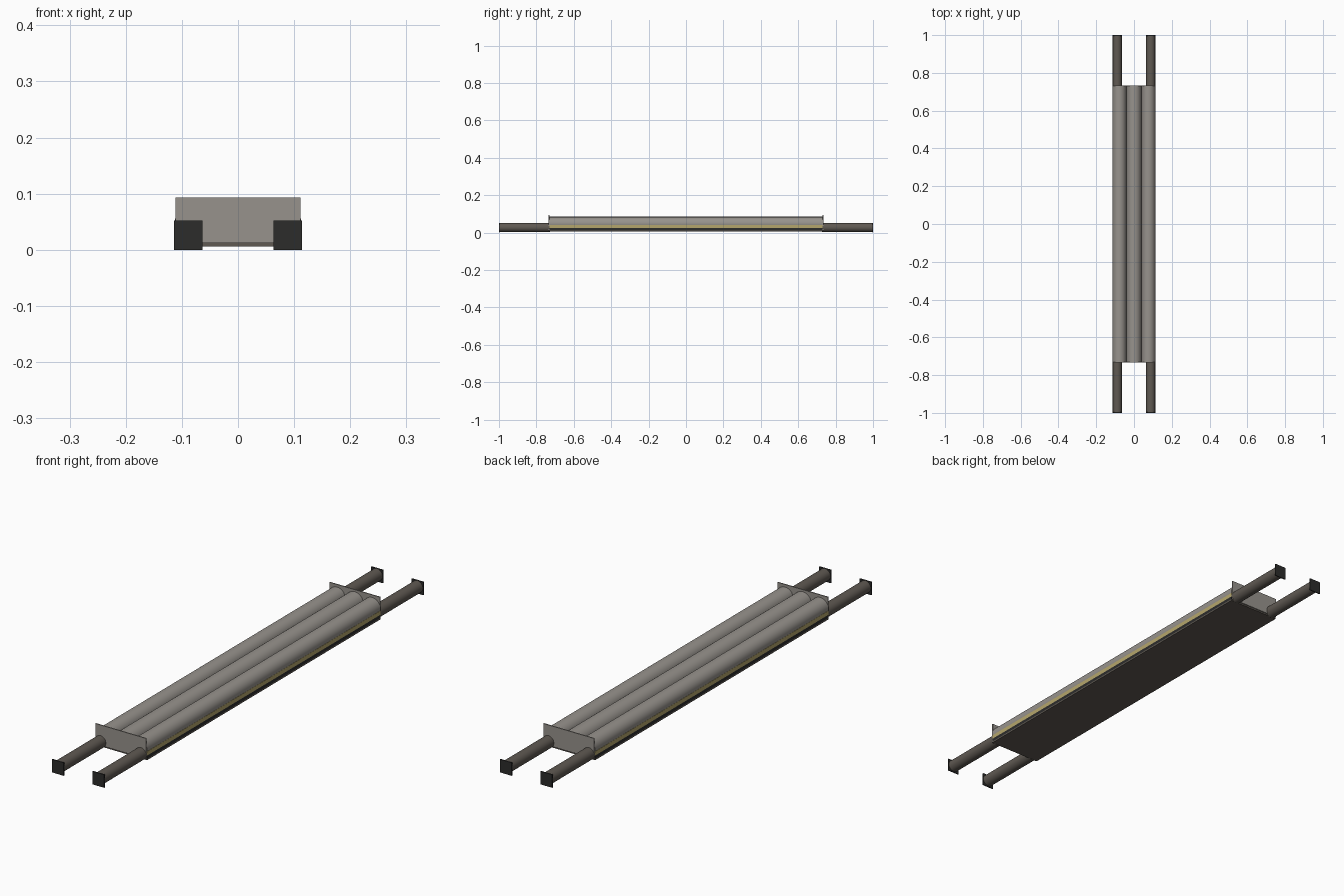
import bpy
import math

cube = bpy.data.objects.get("Cube")
if cube:
    bpy.data.objects.remove(cube, do_unlink=True)


def material(name, colour):
    m = bpy.data.materials.new(name)
    m.use_nodes = True
    m.diffuse_color = (*colour, 1)
    m.node_tree.nodes["Principled BSDF"].inputs["Base Color"].default_value = (*colour, 1)
    return m


grey = material("warm_grey", (0.31, 0.29, 0.265))
brown = material("dark_brown_grey", (0.115, 0.1, 0.085))
black = material("charcoal", (0.025, 0.025, 0.024))
yellow = material("dull_yellow", (0.46, 0.38, 0.15))


def finish(obj, name, mat):
    obj.name = name
    obj.data.materials.append(mat)
    return obj


def box(name, mat, x, y, z):
    """Box from (min, max) pairs."""
    bpy.ops.mesh.primitive_cube_add(size=1, location=[sum(r) / 2 for r in (x, y, z)])
    obj = bpy.context.object
    obj.scale = [r[1] - r[0] for r in (x, y, z)]
    bpy.ops.object.transform_apply(location=False, rotation=False, scale=True)
    return finish(obj, name, mat)


def tube(name, mat, radius, x, z, y0, y1):
    """Round bar lying along y."""
    bpy.ops.mesh.primitive_cylinder_add(
        vertices=32, radius=radius, depth=y1 - y0,
        location=(x, (y0 + y1) / 2, z), rotation=(math.pi / 2, 0, 0))
    obj = finish(bpy.context.object, name, mat)
    bpy.ops.object.shade_smooth_by_angle()
    return obj


HALF = 0.73    # half length of the body
WIDE = 0.113   # half width of the body
body_y = (-HALF, HALF)

# Layered base
box("bottom_sheet", brown, (-WIDE, WIDE), body_y, (0.006, 0.012))
box("dark_band", black, (-WIDE, WIDE), body_y, (0.012, 0.024))
box("yellow_band", yellow, (-WIDE, WIDE), body_y, (0.024, 0.04))

# Three long rolls on top
tube("middle_roll", grey, 0.039, 0, 0.046, *body_y)
for side, label in ((1, "left"), (-1, "right")):
    tube(label + "_roll", grey, 0.036, side * 0.077, 0.047, *body_y)

# End plates, poles and square pole caps
for end, label in ((-1, "front"), (1, "back")):
    ys = sorted((end * HALF, end * (HALF + 0.004)))
    box(label + "_end_plate", grey, (-0.111, 0.111), ys, (0.012, 0.093))
    for side, hand in ((1, "left"), (-1, "right")):
        x = side * 0.0885
        tube(f"{label}_{hand}_pole", brown, 0.024, x, 0.027,
             *sorted((end * (HALF - 0.002), end * 0.998)))
        box(f"{label}_{hand}_pole_cap", black, (x - 0.0255, x + 0.0255),
            sorted((end * 0.996, end)), (0, 0.052))
